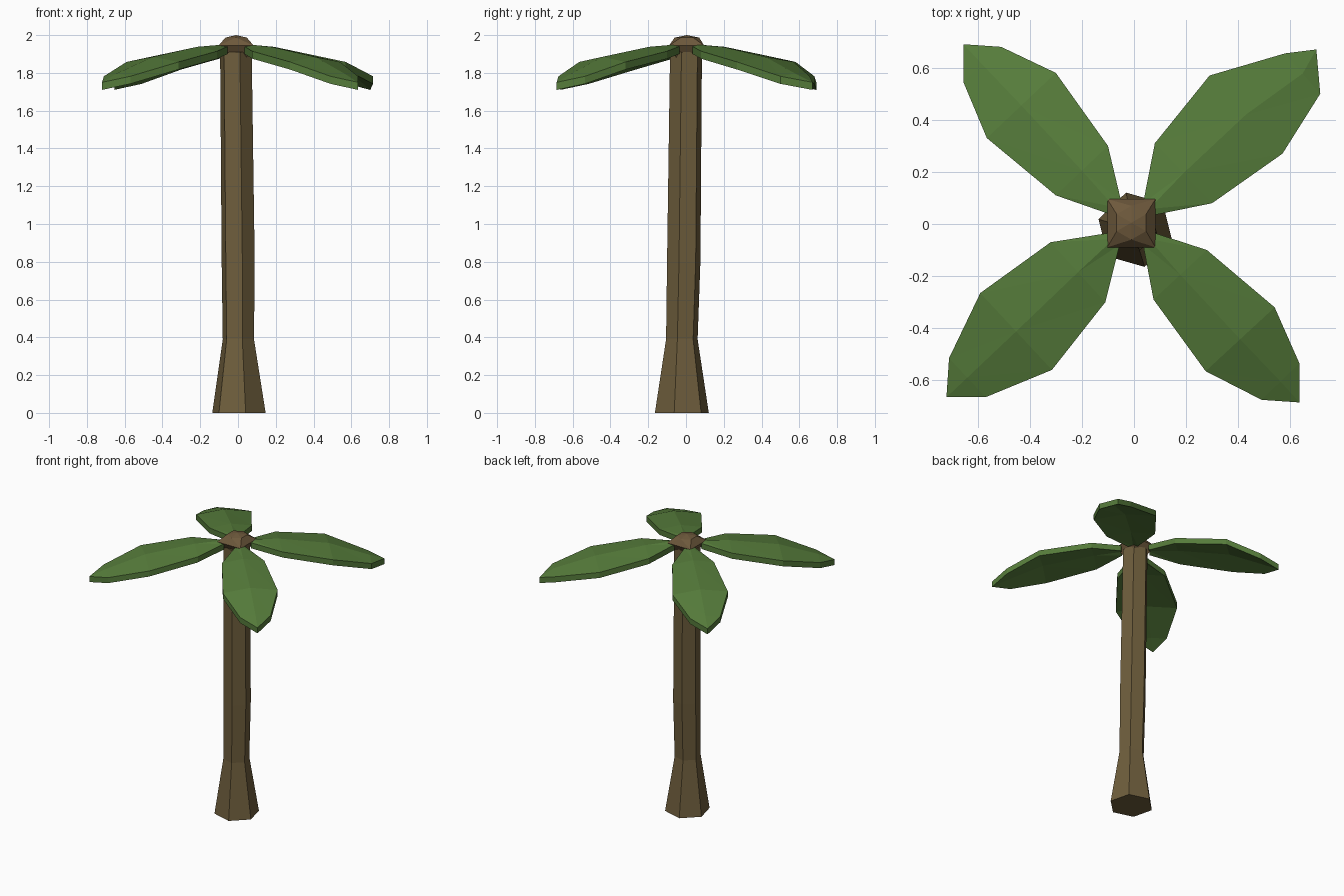
import bpy, bmesh, math

if "Cube" in bpy.data.objects:
    bpy.data.objects.remove(bpy.data.objects["Cube"])


def material(name, color):
    m = bpy.data.materials.new(name)
    m.diffuse_color = (*color, 1)
    m.use_nodes = True
    m.node_tree.nodes["Principled BSDF"].inputs["Base Color"].default_value = m.diffuse_color
    return m


bark = material("bark brown", (0.155, 0.110, 0.045))
crown_brown = material("crown brown", (0.155, 0.100, 0.045))
leaf_green = material("leaf green", (0.092, 0.200, 0.043))


def finish(bm, name, mat):
    bmesh.ops.recalc_face_normals(bm, faces=bm.faces)
    mesh = bpy.data.meshes.new(name)
    bm.to_mesh(mesh)
    bm.free()
    mesh.materials.append(mat)
    obj = bpy.data.objects.new(name, mesh)
    bpy.context.collection.objects.link(obj)
    return obj


def ring(cx, cy, z, r, sides, start):
    return [(cx + r * math.cos(start + i * math.tau / sides),
             cy + r * math.sin(start + i * math.tau / sides), z) for i in range(sides)]


# Trunk: six-sided, flared at the foot, slightly bent
bm = bmesh.new()
levels = [(0.005, -0.022, 0.0, 0.147), (0.002, -0.022, 0.39, 0.086),
          (0.001, -0.012, 0.80, 0.091), (-0.011, 0.0, 1.91, 0.087)]
rings = [[bm.verts.new(p) for p in ring(*lv, 6, math.radians(104))] for lv in levels]
for a, b in zip(rings, rings[1:]):
    for i in range(6):
        j = (i + 1) % 6
        bm.faces.new((a[i], a[j], b[j], b[i]))
bm.faces.new(rings[0])
bm.faces.new(rings[-1])
finish(bm, "trunk", bark)

# Crown: faceted knob at the top of the trunk
bm = bmesh.new()
pts = [(-0.01, 0.005, 2.0)]
pts += ring(-0.01, 0.005, 1.987, 0.065, 6, math.radians(30))
pts += ring(-0.01, 0.003, 1.945, 0.131, 4, math.radians(45))
pts += ring(-0.01, 0.003, 1.88, 0.075, 4, math.radians(45))
for p in pts:
    bm.verts.new(p)
bmesh.ops.convex_hull(bm, input=bm.verts)
finish(bm, "crown", crown_brown)

# Leaves: pairs of edge points from root to tip, then the tip point
leaves = {
    "leaf_back_right": [(0.035, 0.08, 0.08, 0.035), (0.08, 0.31, 0.30, 0.08),
                        (0.29, 0.57, 0.57, 0.27), (0.58, 0.655, 0.715, 0.50), (0.70, 0.67)],
    "leaf_back_left": [(-0.05, 0.09, -0.10, 0.04), (-0.10, 0.30, -0.30, 0.11),
                       (-0.30, 0.58, -0.565, 0.33), (-0.51, 0.68, -0.655, 0.545), (-0.655, 0.69)],
    "leaf_front_left": [(-0.055, -0.08, -0.10, -0.035), (-0.11, -0.30, -0.32, -0.07),
                        (-0.315, -0.56, -0.59, -0.265), (-0.57, -0.665, -0.71, -0.515), (-0.72, -0.665)],
    "leaf_front_right": [(0.035, -0.08, 0.08, -0.035), (0.075, -0.29, 0.28, -0.10),
                         (0.275, -0.565, 0.54, -0.32), (0.49, -0.675, 0.635, -0.535), (0.635, -0.685)],
}
edge_z = (1.94, 1.915, 1.858, 1.782)
rib_z = (1.95, 1.938, 1.885, 1.797)
thick = 0.04

for name, data in leaves.items():
    bm = bmesh.new()
    layers = []
    for dz in (0, -thick):
        rows = []
        for (x1, y1, x2, y2), ez, rz in zip(data[:4], edge_z, rib_z):
            rows.append([bm.verts.new(p) for p in (
                (x1, y1, ez + dz), ((x1 + x2) / 2, (y1 + y2) / 2, rz + dz), (x2, y2, ez + dz))])
        tip = bm.verts.new((*data[4], 1.75 + dz))
        for a, b in zip(rows, rows[1:]):
            for i in (0, 1):
                bm.faces.new((a[i], a[i + 1], b[i + 1]))
                bm.faces.new((a[i], b[i + 1], b[i]))
        for i in (0, 1):
            bm.faces.new((rows[-1][i], rows[-1][i + 1], tip))
        layers.append([r[0] for r in rows] + [tip] + [r[2] for r in rows[::-1]] + [rows[0][1]])
    # rim joining top and underside
    top, low = layers
    for i in range(len(top)):
        j = (i + 1) % len(top)
        bm.faces.new((top[i], top[j], low[j], low[i]))
    finish(bm, name, leaf_green)
